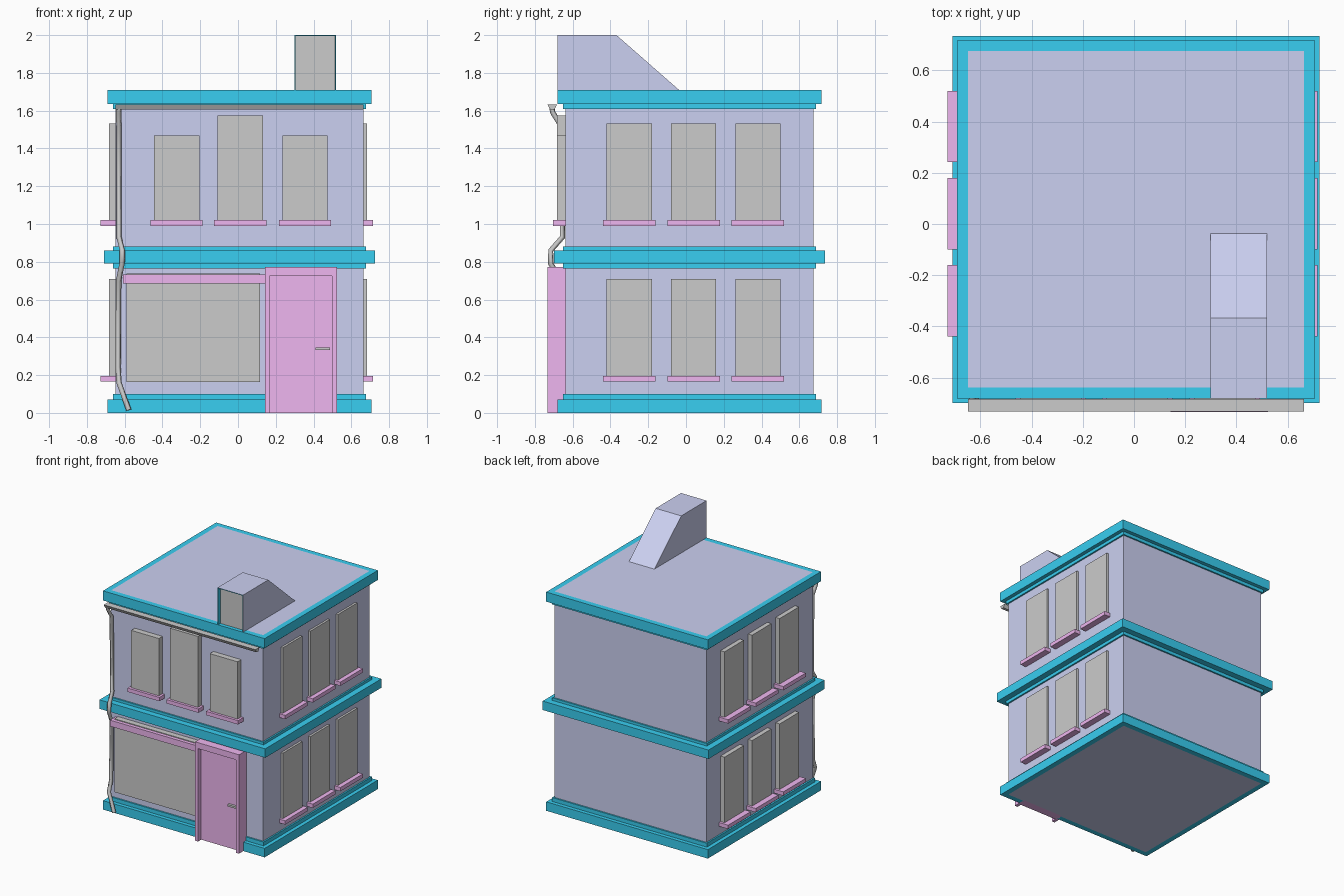
import bpy, bmesh
from mathutils import Vector

if "Cube" in bpy.data.objects:
    bpy.data.objects.remove(bpy.data.objects["Cube"])

CX, CY = 0.008, 0.018   # centre of the building footprint
HALF = 0.657            # half width of the square body
FRONT = CY - HALF       # front wall plane


def material(name, rgb):
    m = bpy.data.materials.new(name)
    m.diffuse_color = (*rgb, 1)
    m.use_nodes = True
    m.node_tree.nodes["Principled BSDF"].inputs["Base Color"].default_value = m.diffuse_color
    return m


LILAC = material("lilac_wall", (0.60, 0.63, 0.88))
BLUE = material("blue_trim", (0.04, 0.62, 0.88))
PINK = material("pink_joinery", (0.86, 0.47, 0.87))


def finish(bm, name, mats=()):
    bmesh.ops.recalc_face_normals(bm, faces=bm.faces)
    me = bpy.data.meshes.new(name)
    bm.to_mesh(me)
    bm.free()
    for m in mats:
        me.materials.append(m)
    ob = bpy.data.objects.new(name, me)
    bpy.context.collection.objects.link(ob)
    return ob


def box(name, x, y, z, mat=None):
    """Box from (min, max) ranges."""
    bm = bmesh.new()
    bmesh.ops.create_cube(bm, size=1)
    for v in bm.verts:
        v.co = [(a + b) / 2 + c * (b - a) for (a, b), c in zip((x, y, z), v.co)]
    return finish(bm, name, [mat] if mat else ())


def prism(points, offset):
    """Extrude a planar outline along an offset; returns the bmesh."""
    bm = bmesh.new()
    face = bm.faces.new([bm.verts.new(p) for p in points])
    out = bmesh.ops.extrude_face_region(bm, geom=[face], use_keep_orig=True)
    verts = [g for g in out["geom"] if isinstance(g, bmesh.types.BMVert)]
    bmesh.ops.translate(bm, verts=verts, vec=Vector(offset))
    return bm


def square_ring(name, profile, mat):
    """Sweep a (half width, z) profile around the square footprint."""
    bm = bmesh.new()
    loops = [[bm.verts.new((CX + sx * r, CY + sy * r, z)) for r, z in profile]
             for sx, sy in ((-1, -1), (1, -1), (1, 1), (-1, 1))]
    n = len(profile)
    for i in range(4):
        a, b = loops[i], loops[(i + 1) % 4]
        for j in range(n):
            k = (j + 1) % n
            bm.faces.new((a[j], b[j], b[k], a[k]))
    return finish(bm, name, [mat])


# main body
box("body", (CX - HALF, CX + HALF), (CY - HALF, CY + HALF), (0, 1.71), LILAC)

# stepped trims: plinth, middle band, cornice
STEP, TRIM, BAND = 0.669, 0.699, 0.717
square_ring("plinth", [(HALF, 0), (TRIM, 0), (TRIM, 0.07), (STEP, 0.07),
                       (STEP, 0.10), (HALF, 0.10)], BLUE)
square_ring("middle_band", [(HALF, 0.765), (STEP, 0.765), (STEP, 0.79), (BAND, 0.79),
                            (BAND, 0.86), (STEP, 0.86), (STEP, 0.88), (HALF, 0.88)], BLUE)
square_ring("cornice", [(HALF, 1.61), (STEP, 1.61), (STEP, 1.635), (TRIM, 1.635),
                        (TRIM, 1.71), (HALF, 1.71)], BLUE)

# side windows and sills, three per floor on both sides
sides = (("left", CX - HALF + 0.01, -0.684, -0.729), ("right", CX + HALF - 0.01, 0.682, 0.716))
for side, wall, glass, sill in sides:
    for floor, z in (("lower", 0.196), ("upper", 1.02)):
        for i, y in enumerate((-0.30, 0.04, 0.381)):
            tag = f"{side}_{floor}_{i + 1}"
            box("window_" + tag, sorted((wall, glass)), (y - 0.12, y + 0.12), (z, z + 0.512))
            box("sill_" + tag, sorted((wall, sill)), (y - 0.139, y + 0.139),
                (z - 0.03, z), PINK)

# front upper windows, the middle one taller
for i, (x, top) in enumerate(((-0.325, 1.468), (0.012, 1.575), (0.355, 1.468))):
    box(f"front_window_{i + 1}", (x - 0.12, x + 0.12), (-0.684, FRONT + 0.01), (1.02, top))
    box(f"front_sill_{i + 1}", (x - 0.138, x + 0.138), (-0.704, FRONT + 0.01),
        (0.99, 1.02), PINK)

# shop window and its header
box("shop_window", (-0.59, 0.117), (-0.683, FRONT + 0.01), (0.164, 0.738))
box("shop_header", (-0.61, 0.145), (-0.71, FRONT + 0.01), (0.684, 0.732), PINK)

# door: frame, recessed leaf, handle
frame = [(0.143, 0), (0.143, 0.773), (0.523, 0.773), (0.523, 0),
         (0.498, 0), (0.498, 0.726), (0.168, 0.726), (0.168, 0)]
finish(prism([(x, -0.734, z) for x, z in frame], (0, 0.105, 0)), "door_frame", [PINK])
box("door_leaf", (0.168, 0.498), (-0.695, FRONT + 0.01), (0, 0.726), PINK)
box("door_handle", (0.41, 0.486), (-0.715, -0.69), (0.332, 0.347))

# dormer with blue rim and recessed grey front
profile = [(-0.681, 1.70), (-0.681, 2.0), (-0.368, 2.0), (-0.037, 1.71), (-0.037, 1.70)]
bm = prism([(0.299, y, z) for y, z in profile], (0.221, 0, 0))
bmesh.ops.recalc_face_normals(bm, faces=bm.faces)
front = min(bm.faces, key=lambda f: f.calc_center_median().y)
for thickness, depth in ((0.007, 0), (0.0005, -0.03)):
    ring = bmesh.ops.inset_individual(bm, faces=[front], thickness=thickness, depth=depth)
    for f in ring["faces"]:
        f.material_index = 1
front.material_index = 2
finish(bm, "dormer", [LILAC, BLUE, None])

# gutter along the front eaves
gutter = [(-0.733, 1.632), (-0.683, 1.632), (-0.697, 1.606), (-0.719, 1.606)]
finish(prism([(-0.648, y, z) for y, z in gutter], (1.312, 0, 0)), "gutter")

# square downpipe bending around the bands
path = [(-0.63, -0.71, 1.615), (-0.632, -0.705, 1.59), (-0.63, -0.662, 1.52),
        (-0.63, -0.654, 0.93), (-0.612, -0.716, 0.86), (-0.614, -0.716, 0.79),
        (-0.632, -0.66, 0.70), (-0.635, -0.66, 0.24), (-0.63, -0.695, 0.16),
        (-0.578, -0.705, 0.015)]
curve = bpy.data.curves.new("downpipe", "CURVE")
curve.dimensions = "3D"
curve.bevel_depth = 0.015
curve.bevel_resolution = 0
curve.use_fill_caps = True
spline = curve.splines.new("POLY")
spline.points.add(len(path) - 1)
for p, co in zip(spline.points, path):
    p.co = (*co, 1)
pipe = bpy.data.objects.new("downpipe", curve)
bpy.context.collection.objects.link(pipe)
bpy.context.view_layer.objects.active = pipe
pipe.select_set(True)
bpy.ops.object.convert(target="MESH")
